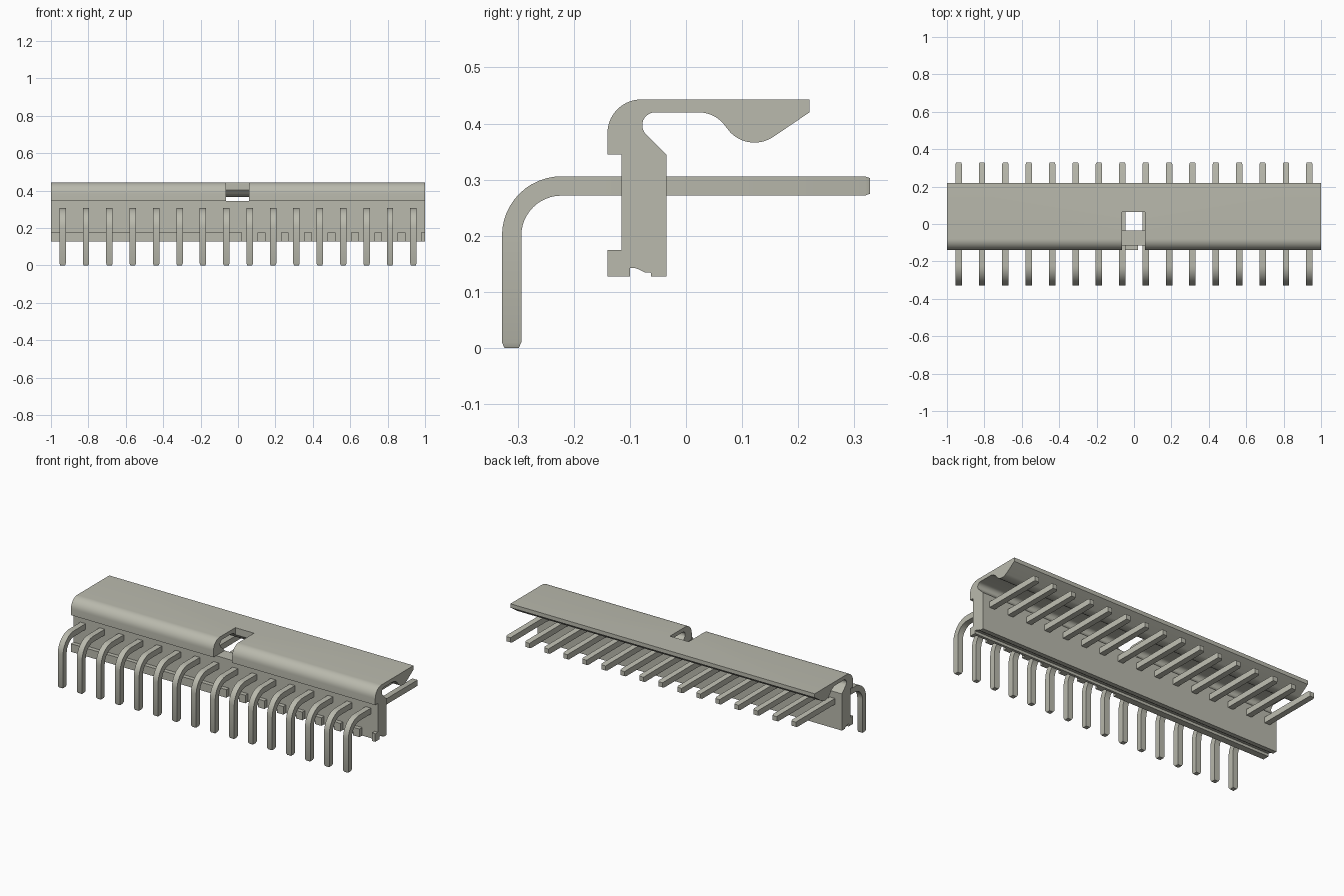
import bpy, bmesh
from math import sin, cos, radians
from mathutils import Vector

if "Cube" in bpy.data.objects:
    bpy.data.objects.remove(bpy.data.objects["Cube"])

mat = bpy.data.materials.new("warm_grey")
mat.use_nodes = True
colour = (0.49, 0.49, 0.42, 1)
mat.diffuse_color = colour
mat.node_tree.nodes["Principled BSDF"].inputs["Base Color"].default_value = colour

PITCH = 0.125
PINS = 16


def make_object(name, bm):
    bmesh.ops.recalc_face_normals(bm, faces=bm.faces)
    mesh = bpy.data.meshes.new(name)
    bm.to_mesh(mesh)
    bm.free()
    mesh.materials.append(mat)
    obj = bpy.data.objects.new(name, mesh)
    bpy.context.collection.objects.link(obj)
    return obj


def activate(obj):
    bpy.ops.object.select_all(action='DESELECT')
    obj.select_set(True)
    bpy.context.view_layer.objects.active = obj


def smooth(obj):
    activate(obj)
    bpy.ops.object.shade_smooth_by_angle(angle=radians(25))


def arc(cy, cz, r, start, end, steps=10):
    angles = [radians(start + (end - start) * i / steps) for i in range(steps + 1)]
    return [(cy + r * cos(a), cz + r * sin(a)) for a in angles]


def extrude_x(name, profile, x0, x1):
    bm = bmesh.new()
    face = bm.faces.new([bm.verts.new((x0, y, z)) for y, z in profile])
    new = bmesh.ops.extrude_face_region(bm, geom=[face])["geom"]
    verts = [v for v in new if isinstance(v, bmesh.types.BMVert)]
    bmesh.ops.translate(bm, verts=verts, vec=(x1 - x0, 0, 0))
    return make_object(name, bm)


def box(name, x0, x1, y0, y1, z0, z1):
    return extrude_x(name, [(y0, z0), (y1, z0), (y1, z1), (y0, z1)], x0, x1)


# Housing: upright wall, rounded shoulder and overhanging latch roof
profile = [(-0.115, 0.127), (-0.115, 0.345), (-0.14, 0.345)]
profile += arc(-0.08, 0.383, 0.06, 180, 90)
profile += [(0.22, 0.443), (0.22, 0.42)]
profile += arc(0.122, 0.426, 0.06, 303, 225)
profile += arc(0.022, 0.36, 0.06, 45, 90)
profile += arc(-0.055, 0.397, 0.023, 90, 225)
profile += [(-0.035, 0.345), (-0.035, 0.127), (-0.062, 0.127), (-0.062, 0.134),
            (-0.074, 0.135), (-0.084, 0.14), (-0.092, 0.143), (-0.1, 0.143), (-0.1, 0.127)]
housing = extrude_x("housing", profile, -1, 1)

# Notch through the shoulder and roof
cutter = box("notch_cutter", -0.063, 0.06, -0.3, 0.065, 0.345, 0.6)
cutter.hide_render = True
notch = housing.modifiers.new("notch", 'BOOLEAN')
notch.operation = 'DIFFERENCE'
notch.solver = 'EXACT'
notch.object = cutter
activate(housing)
bpy.ops.object.modifier_apply(modifier=notch.name)
bpy.data.objects.remove(cutter)
smooth(housing)

# Front foot: solid on one half, separate teeth on the other
TOOTH = 0.021
box("foot_rail", -1, TOOTH, -0.14, -0.115, 0.127, 0.175)
for k in range(1, 9):
    x = k * PITCH
    box(f"foot_tooth_{k}", x - TOOTH, min(x + TOOTH, 1), -0.14, -0.115, 0.127, 0.175)

# Bent square pins: section swept along an L path with tapered tips
HALF = 0.0172
bend = Vector((-0.222, 0.2))
RADIUS = 0.0888
# each station: y, z, direction angle of the section, section scale
stations = [(bend.x - RADIUS, 0, 180, 0.75), (bend.x - RADIUS, 0.01, 180, 1)]
for i in range(13):
    a = 180 - 90 * i / 12
    stations.append((bend.x + RADIUS * cos(radians(a)), bend.y + RADIUS * sin(radians(a)), a, 1))
stations += [(0.319, bend.y + RADIUS, 90, 1), (0.328, bend.y + RADIUS, 90, 0.8)]


def make_pin(name, x):
    bm = bmesh.new()
    rings = []
    for y, z, a, s in stations:
        out = Vector((0, cos(radians(a)), sin(radians(a))))
        centre = Vector((x, y, z))
        rings.append([bm.verts.new(centre + out * (HALF * s * v) + Vector((HALF * s * u, 0, 0)))
                      for u, v in ((-1, -1), (1, -1), (1, 1), (-1, 1))])
    for r0, r1 in zip(rings, rings[1:]):
        for i in range(4):
            j = (i + 1) % 4
            bm.faces.new((r0[i], r0[j], r1[j], r1[i]))
    bm.faces.new(rings[0])
    bm.faces.new(rings[-1])
    smooth(make_object(name, bm))


for i in range(PINS):
    make_pin(f"pin_{i + 1}", (i - (PINS - 1) / 2) * PITCH)
